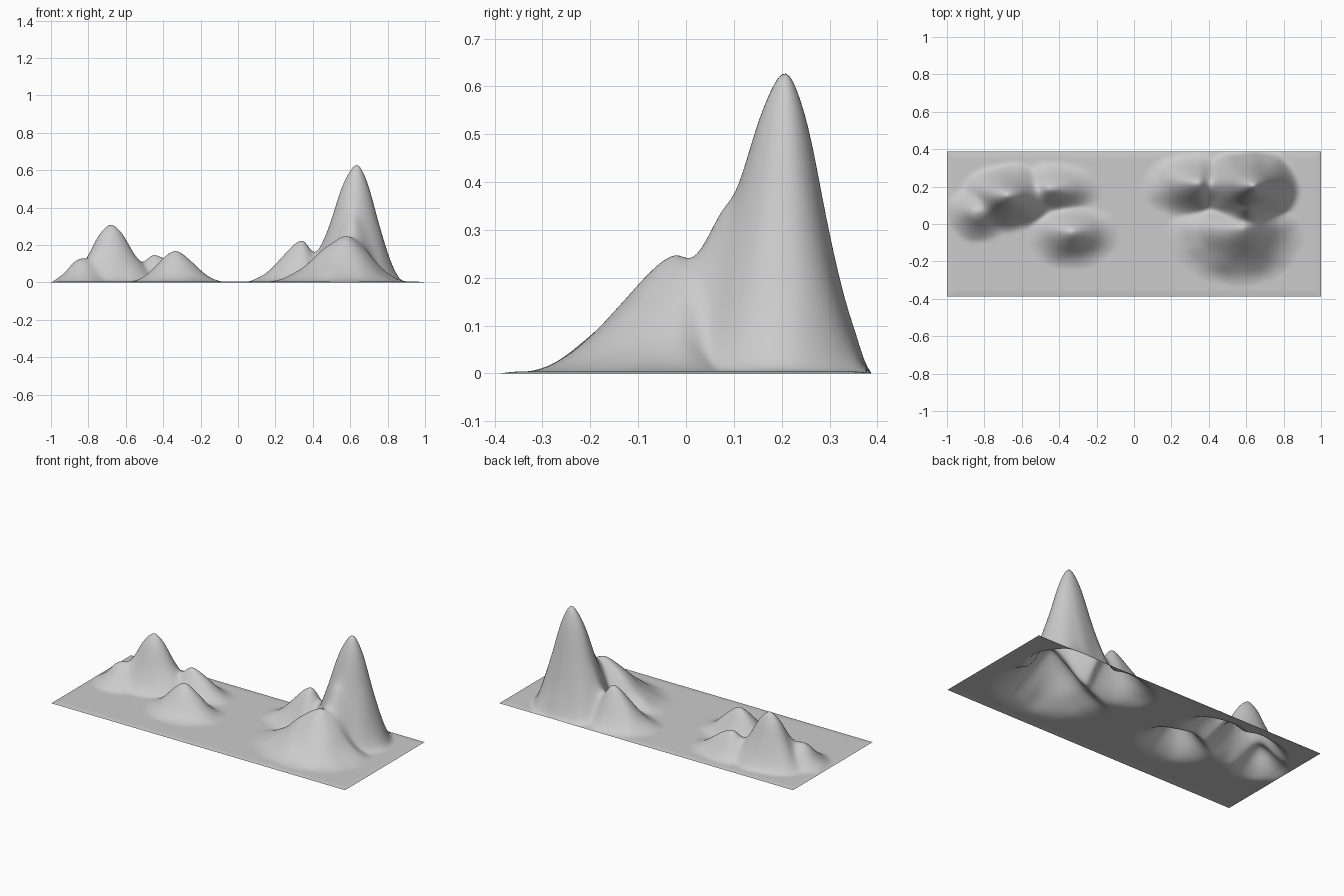
import bpy, bmesh, math
from mathutils import noise, Vector

if "Cube" in bpy.data.objects:
    bpy.data.objects.remove(bpy.data.objects["Cube"])

HALF_X, HALF_Y = 1.0, 0.387
NX, NY = 240, 100

# Slope profiles: (relative distance, relative height)
STEEP = [(0, 1), (.08, .975), (.25, .81), (.46, .48), (.66, .22), (.86, .045), (1, 0)]
HILL = [(0, 1), (.08, .97), (.2, .84), (.35, .63), (.6, .28), (.8, .085), (1, 0)]

# Peaks: x, y, height, left / right / front / back radius, profile
PEAKS = [
    (.637, .208, .628, .33, .25, .25, .195, STEEP),   # tall peak
    (.61, .075, .29, .22, .22, .2, .12, HILL),        # its front shoulder
    (.575, -.025, .237, .41, .33, .31, .16, HILL),
    (.345, .22, .222, .30, .15, .21, .165, HILL),
    (-.68, .155, .307, .25, .28, .2, .175, STEEP),
    (-.76, .09, .1, .16, .16, .16, .14, HILL),        # saddle
    (-.84, .065, .123, .17, .19, .17, .16, STEEP),
    (-.45, .19, .145, .17, .29, .15, .15, HILL),
    (-.335, -.04, .166, .24, .25, .2, .15, HILL),
]


def slope(points, t):
    # Cubic interpolation through the profile
    if t >= 1:
        return 0.0
    pts = [(-points[1][0], points[1][1])] + points + [(1.2, 0)]
    for i in range(1, len(pts) - 2):
        (x0, y0), (x1, y1), (x2, y2), (x3, y3) = pts[i - 1:i + 3]
        if x1 <= t <= x2:
            w = x2 - x1
            s = (t - x1) / w
            m1 = (y2 - y0) / (x2 - x0) * w
            m2 = (y3 - y1) / (x3 - x1) * w
            return max(0.0, (2*s**3 - 3*s**2 + 1) * y1 + (s**3 - 2*s**2 + s) * m1
                       + (3*s**2 - 2*s**3) * y2 + (s**3 - s**2) * m2)
    return 0.0


def height(x, y):
    # Soft maximum of all peaks, with slightly rugged flanks
    total = 0.0
    for px, py, h, left, right, front, back, prof in PEAKS:
        dx = (x - px) / (left if x < px else right)
        dy = (y - py) / (front if y < py else back)
        d = math.hypot(dx, dy)
        if d < 1.2:
            d *= 1 + .07 * noise.noise(Vector((x * 9, y * 9, h * 10)))
            total += (h * slope(prof, d)) ** 3
    return .004 + total ** (1 / 3)


# Terrain sheet, open underneath
bm = bmesh.new()
bmesh.ops.create_grid(bm, x_segments=NX, y_segments=NY, size=1)
for v in bm.verts:
    x, y = v.co.x * HALF_X, v.co.y * HALF_Y
    edge = min(HALF_X - abs(x), HALF_Y - abs(y))
    v.co = (x, y, height(x, y) * min(1.0, .1 + edge / .03))
# Soften the valleys between peaks a little
inner = [v for v in bm.verts if not v.is_boundary]
for _ in range(4):
    bmesh.ops.smooth_vert(bm, verts=inner, factor=.5, use_axis_z=True)
mesh = bpy.data.meshes.new("mountain_terrain")
bm.to_mesh(mesh)
bm.free()
mesh.shade_smooth()
terrain = bpy.data.objects.new("mountain_terrain", mesh)
bpy.context.collection.objects.link(terrain)
